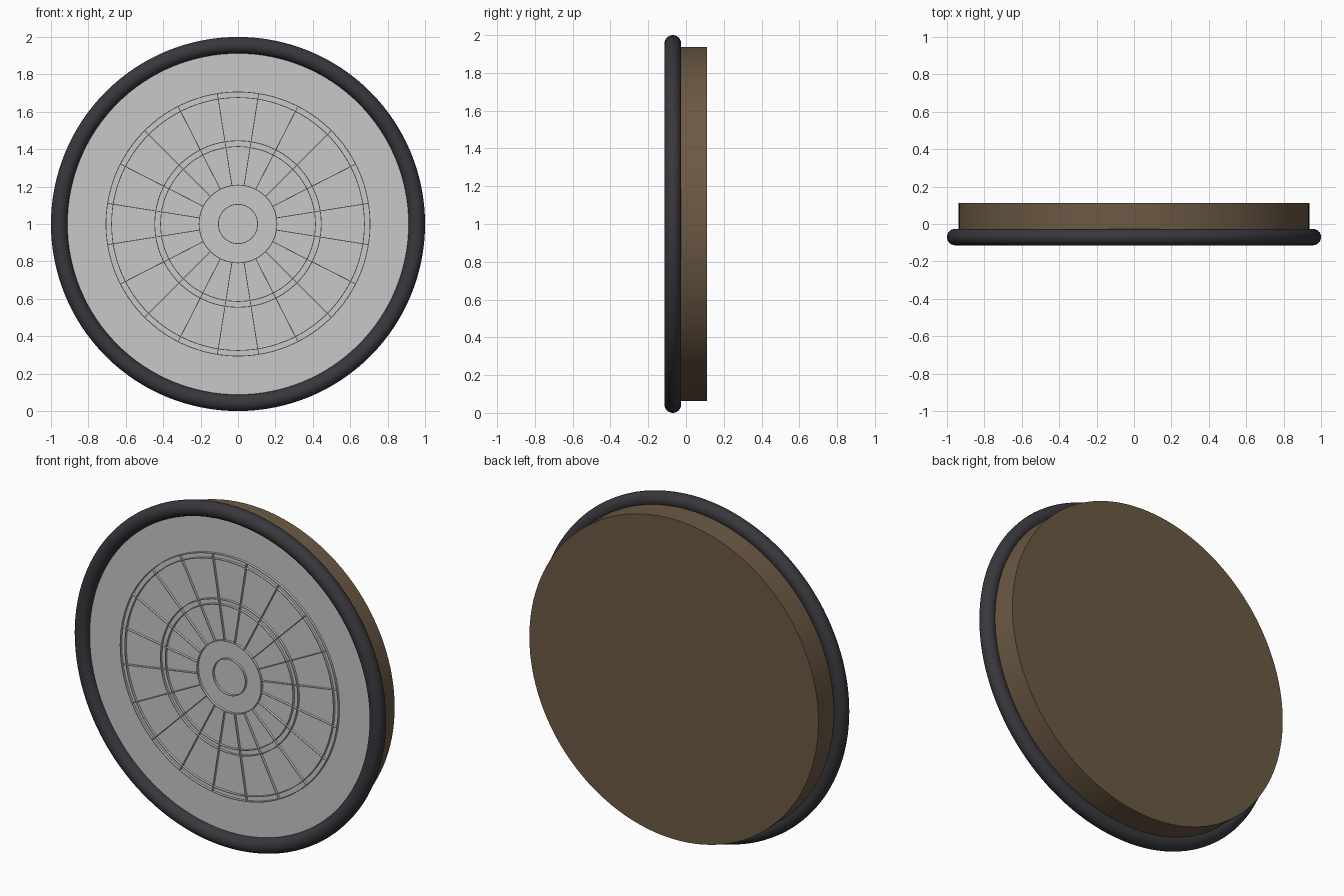
import bpy, bmesh, math
from mathutils import Matrix

if "Cube" in bpy.data.objects:
    bpy.data.objects.remove(bpy.data.objects["Cube"], do_unlink=True)

CENTRE_Z = 1.0
PANE_Y = -0.07
FIN_HEIGHT = 0.014
FIN_WIDTH = 0.004


def material(name, rgb):
    mat = bpy.data.materials.new(name)
    mat.use_nodes = True
    colour = (*rgb, 1)
    mat.diffuse_color = colour
    bsdf = next(n for n in mat.node_tree.nodes if n.type == "BSDF_PRINCIPLED")
    bsdf.inputs["Base Color"].default_value = colour
    return mat


wood = material("brown wood", (0.15, 0.1, 0.058))
rubber = material("dark rim", (0.04, 0.038, 0.046))
grey = material("light grey", (0.58, 0.58, 0.58))


def finish(obj, name, mat):
    obj.name = name
    obj.data.materials.append(mat)
    bpy.ops.object.shade_smooth_by_angle(angle=math.radians(35))
    return obj


def disc(name, radius, y_front, y_back, mat):
    bpy.ops.mesh.primitive_cylinder_add(
        vertices=128, radius=radius, depth=y_back - y_front,
        location=(0, (y_front + y_back) / 2, CENTRE_Z),
        rotation=(math.pi / 2, 0, 0))
    return finish(bpy.context.object, name, mat)


def ring_fin(name, radius):
    """Thin raised ring, swept from a rectangular section."""
    bm = bmesh.new()
    half = FIN_WIDTH / 2
    section = [(radius - half, 0), (radius + half, 0),
               (radius + half, -FIN_HEIGHT), (radius - half, -FIN_HEIGHT)]
    verts = [bm.verts.new((r, y, 0)) for r, y in section]
    edges = [bm.edges.new((verts[i], verts[(i + 1) % 4])) for i in range(4)]
    bmesh.ops.spin(bm, geom=verts + edges, cent=(0, 0, 0), axis=(0, 1, 0),
                   angle=math.tau, steps=96, use_merge=True)
    bmesh.ops.remove_doubles(bm, verts=bm.verts, dist=0.0001)
    bmesh.ops.recalc_face_normals(bm, faces=bm.faces)
    add_mesh(name, bm)


def add_mesh(name, bm):
    mesh = bpy.data.meshes.new(name)
    bm.to_mesh(mesh)
    bm.free()
    obj = bpy.data.objects.new(name, mesh)
    obj.location = (0, PANE_Y, CENTRE_Z)
    bpy.context.collection.objects.link(obj)
    bpy.ops.object.select_all(action="DESELECT")
    obj.select_set(True)
    bpy.context.view_layer.objects.active = obj
    finish(obj, name, grey)


# Drum behind the rim, and the flat face in front of it
disc("backing_drum", 0.937, PANE_Y + 0.004, 0.112, wood)
disc("face_disc", 0.925, PANE_Y, PANE_Y + 0.008, grey)

# Round outer rim
bpy.ops.mesh.primitive_torus_add(
    major_segments=128, minor_segments=24, major_radius=0.956,
    minor_radius=0.044, location=(0, PANE_Y, CENTRE_Z),
    rotation=(math.pi / 2, 0, 0))
finish(bpy.context.object, "outer_rim", rubber)

# Concentric fins
for name, radius in (("hub_inner_ring", 0.105), ("hub_outer_ring", 0.208),
                     ("middle_ring_inner", 0.414), ("middle_ring_outer", 0.445),
                     ("large_ring_inner", 0.676), ("large_ring_outer", 0.706)):
    ring_fin(name, radius)

# Radial fins
SPOKES, INNER, OUTER = 20, 0.208, 0.706
bm = bmesh.new()
for i in range(SPOKES):
    turn = Matrix.Rotation((i + 0.5) * math.tau / SPOKES, 4, "Y")
    place = Matrix.Translation(((INNER + OUTER) / 2, -FIN_HEIGHT / 2, 0))
    size = Matrix.Diagonal((OUTER - INNER, FIN_HEIGHT, FIN_WIDTH, 1))
    bmesh.ops.create_cube(bm, size=1, matrix=turn @ place @ size)
add_mesh("radial_spokes", bm)
